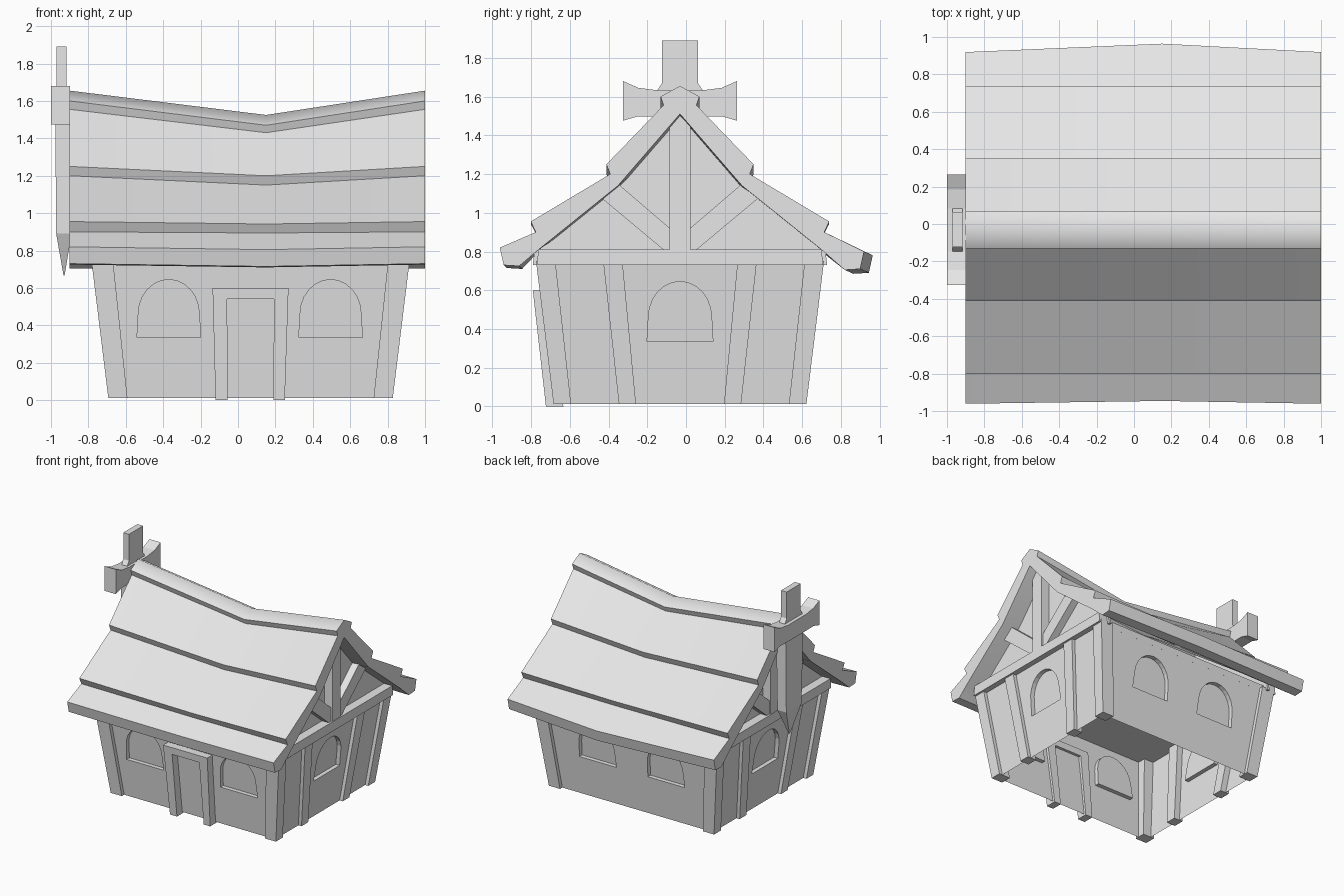
import bpy, bmesh, math
from mathutils import Vector

cube = bpy.data.objects.get("Cube")
if cube:
    bpy.data.objects.remove(cube)

CX, CY = 0.067, -0.031      # centre of the house body
LEAN = 0.123                # outward lean of the walls
FLOOR, TOP = 0.012, 0.73    # wall foot and head

mat = bpy.data.materials.new("plain_grey")
mat.use_nodes = True
GREY = (0.8, 0.8, 0.8, 1)
mat.diffuse_color = GREY
mat.node_tree.nodes["Principled BSDF"].inputs["Base Color"].default_value = GREY


def finish(name, bm):
    mesh = bpy.data.meshes.new(name)
    bm.to_mesh(mesh)
    bm.free()
    mesh.materials.append(mat)
    obj = bpy.data.objects.new(name, mesh)
    bpy.context.collection.objects.link(obj)
    return obj


def loft_mesh(sections):
    """Closed solid through a list of matching point rings."""
    bm = bmesh.new()
    rings = [[bm.verts.new(p) for p in ring] for ring in sections]
    n = len(rings[0])
    for a, b in zip(rings, rings[1:]):
        for i in range(n):
            j = (i + 1) % n
            bm.faces.new((a[i], a[j], b[j], b[i]))
    bm.faces.new(rings[0])
    bm.faces.new(rings[-1])
    bmesh.ops.recalc_face_normals(bm, faces=bm.faces)
    return bm


def loft(name, sections):
    return finish(name, loft_mesh(sections))


def rect(x0, x1, y0, y1, z):
    return [(x0, y0, z), (x1, y0, z), (x1, y1, z), (x0, y1, z)]


def slab(name, outline, x0, x1):
    """Extrude a (y, z) outline along x."""
    return loft(name, [[(x, y, z) for y, z in outline] for x in (x0, x1)])


# --- Walls: leaning sheets with arched, recessed windows ---
def arch(u):
    pts = [(u - 0.17, 0.335), (u + 0.17, 0.335)]
    for i in range(13):
        a = math.pi * i / 12
        pts.append((u + 0.163 * math.cos(a), 0.46 + 0.185 * math.sin(a)))
    return pts


def wall(name, along_x, side, windows):
    half, out = (0.73, 0.62) if along_x else (0.62, 0.73)

    def place(u, z, inset=0.0):
        d = side * (out + LEAN * z - inset)
        return (CX + u, CY + d, z) if along_x else (CX + d, CY + u, z)

    bm = bmesh.new()
    head = 0.78
    lo, hi = half + LEAN * FLOOR, half + LEAN * head
    loops = [[(-lo, FLOOR), (lo, FLOOR), (hi, head), (-hi, head)]]
    loops += [arch(u) for u in windows]
    edges, rings = [], []
    for pts in loops:
        vs = [bm.verts.new(place(*p)) for p in pts]
        rings.append(vs)
        edges += [bm.edges.new((vs[i - 1], vs[i])) for i in range(len(vs))]
    outward = Vector((0, side, 0)) if along_x else Vector((side, 0, 0))
    bmesh.ops.triangle_fill(bm, edges=edges, use_beauty=True, normal=outward)
    for pts, vs in zip(loops[1:], rings[1:]):
        inner = [bm.verts.new(place(u, z, 0.035)) for u, z in pts]
        for i in range(len(vs)):
            bm.faces.new((vs[i - 1], vs[i], inner[i], inner[i - 1]))
        bm.faces.new(inner)
    bmesh.ops.recalc_face_normals(bm, faces=bm.faces)
    bm.faces.ensure_lookup_table()
    if bm.faces[0].normal.dot(outward) < 0:
        bmesh.ops.reverse_faces(bm, faces=bm.faces)
    finish(name, bm)


wall("front_wall", True, -1, (-0.437, 0.428))
wall("back_wall", True, 1, (-0.327, 0.303))
wall("left_wall", False, 1, (0.0,))
wall("right_wall", False, -1, (0.0,))

# Ceiling sheet
bm = bmesh.new()
ceiling = rect(CX - 0.82, CX + 0.82, CY - 0.71, CY + 0.71, TOP)
bm.faces.new([bm.verts.new(p) for p in reversed(ceiling)])
finish("ceiling", bm)

# --- Timber posts ---
for sx, side in ((1, "left"), (-1, "right")):
    for sy, end in ((-1, "front"), (1, "back")):
        corner, middle = [], []
        for z in (FLOOR, TOP + 0.02):
            x_out = CX + sx * (0.759 + LEAN * z)
            corner.append(rect(x_out, CX + sx * (0.657 + 0.105 * z),
                               CY + sy * (0.651 + LEAN * z), CY + sy * (0.561 + 0.11 * z), z))
            middle.append(rect(x_out, CX + sx * (0.68 + LEAN * z),
                               CY + sy * (0.226 + 0.095 * z), CY + sy * (0.314 + 0.11 * z), z))
        loft(f"{end}_{side}_corner_post", corner)
        loft(f"{end}_{side}_middle_post", middle)

# --- Door frame ---
outline = [(-0.12, 0), (-0.136, 0.6), (0.27, 0.6), (0.25, 0),
           (0.19, 0), (0.192, 0.54), (-0.058, 0.54), (-0.056, 0)]
loft("door_frame", [[(x, -0.723 - 0.113 * z + d, z) for x, z in outline] for d in (0, 0.09)])

# --- Gables: wall, tie beam, king post and braces ---
for sx, side in ((1, "left"), (-1, "right")):
    def gx(d):
        return CX + sx * d

    gable = [(-0.76, TOP), (0.76, TOP), (0.75, 0.81), (0.33, 1.15), (0, 1.53),
             (-0.33, 1.15), (-0.75, 0.81)]
    slab(f"{side}_gable_wall", [(CY + y, z) for y, z in gable], gx(0.77), gx(0.79))
    beam = [(-0.74, TOP), (0.74, TOP), (0.73, 0.81), (-0.73, 0.81)]
    slab(f"{side}_tie_beam", [(CY + y, z) for y, z in beam], gx(0.78), gx(0.865))
    king = [(-0.053, 0.8), (0.053, 0.8), (0.053, 1.47), (0, 1.53), (-0.053, 1.47)]
    slab(f"{side}_king_post", [(CY + y, z) for y, z in king], gx(0.78), gx(0.86))
    for sy, end in ((-1, "front"), (1, "back")):
        brace = [(0.04, 0.91), (0.32, 1.15), (0.41, 1.08), (0.075, 0.8), (0.04, 0.8)]
        slab(f"{side}_{end}_brace", [(CY + sy * y, z) for y, z in brace], gx(0.78), gx(0.85))


# --- Roof: stepped, sagging shingle courses ---
def roof_half(sy, eave, eave_z, sag):
    # offset from ridge, height, drop at the sagging middle
    top = [(0.10, 1.60, 0.13), (0.085, 1.555, 0.125), (0.38, 1.25, 0.05),
           (0.36, 1.20, 0.05), (0.77, 0.955, 0.013), (0.745, 0.90, 0.006)]
    under = [(0.73, 0.81, 0.01), (0.32, 1.14, 0.06)]
    pts = [(d, z - sag * drop) for d, z, drop in top]
    pts += [(eave, eave_z), (eave - 0.02, eave_z - 0.09), (eave - 0.10, eave_z - 0.095)]
    pts += [(d, z - sag * drop) for d, z, drop in under]
    return [(CY + sy * d, z) for d, z in pts]


def roof_section(x, sag):
    back = roof_half(1, 0.95 + 0.045 * sag, 0.80 - 0.02 * sag, sag)
    front = roof_half(-1, 0.93 - 0.015 * sag, 0.82 - 0.015 * sag, sag)
    ring = [(CY, 1.655 - 0.13 * sag)] + back + [(CY, 1.51 - 0.11 * sag)] + front[::-1]
    return [(x, y, z) for y, z in ring]


bm = loft_mesh([roof_section(-0.9, 0), roof_section(0.15, 1), roof_section(1.0, 0)])
for f in bm.faces:
    f.smooth = True
for e in bm.edges:
    ridge = all(abs(v.co.y - CY) < 0.001 and v.co.z > 1.515 for v in e.verts)
    e.smooth = ridge or e.calc_face_angle(0) < math.radians(25)
finish("roof", bm)

# --- Gable ornament: pointed board, flared crossbar, top post ---
tip = 0.003
loft("ornament_board", [
    rect(-0.93 - tip, -0.93 + tip, CY - tip, CY + tip, 0.667),
    rect(-0.972, -0.89, CY - 0.10, CY + 0.10, 0.89),
    rect(-0.977, -0.89, CY - 0.115, CY + 0.115, 1.52)])
half_bar = [(0.09, 1.495), (0.22, 1.497), (0.295, 1.475), (0.295, 1.68), (0.215, 1.645), (0.115, 1.632)]
bar = half_bar + [(-y, z) for y, z in reversed(half_bar)]
slab("ornament_crossbar", [(CY + y, z) for y, z in bar], -1.0, -0.897)
post = [(-0.115, 1.6), (0.115, 1.6), (0.115, 1.635), (0.092, 1.67), (0.092, 1.89),
        (-0.092, 1.89), (-0.092, 1.67), (-0.115, 1.635)]
slab("ornament_top_post", [(CY + y, z) for y, z in post], -0.97, -0.918)
